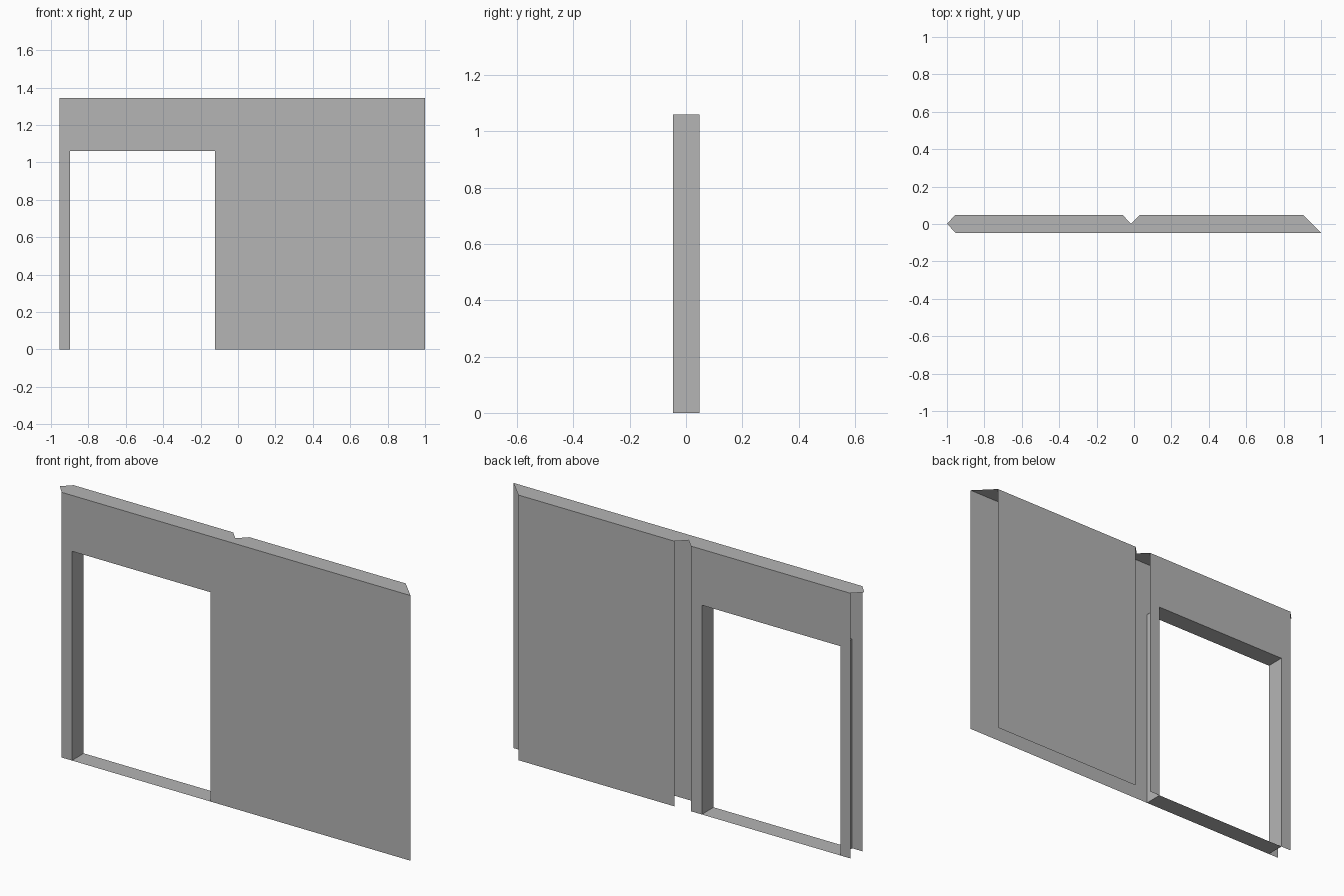
import bpy

if "Cube" in bpy.data.objects:
    bpy.data.objects.remove(bpy.data.objects["Cube"])

# One plain grey for the whole wall section
grey = bpy.data.materials.new("plain_grey")
grey.use_nodes = True
colour = (0.46, 0.46, 0.46, 1.0)
grey.diffuse_color = colour
grey.node_tree.nodes["Principled BSDF"].inputs["Base Color"].default_value = colour

# Main dimensions
HEIGHT = 1.343
FRONT, BACK = -0.047, 0.048
LEFT_END = -0.955
DOOR_L, DOOR_R, DOOR_TOP = -0.898, -0.122, 1.06


def sheet(name, *polygons):
    """Build an object from flat polygons, each a list of 3D corners."""
    verts, faces = [], []
    for poly in polygons:
        faces.append(list(range(len(verts), len(verts) + len(poly))))
        verts += poly
    mesh = bpy.data.meshes.new(name)
    mesh.from_pydata(verts, [], faces)
    mesh.materials.append(grey)
    obj = bpy.data.objects.new(name, mesh)
    bpy.context.collection.objects.link(obj)
    return obj


def panel(name, x0, x1, y, door=False):
    """Upright panel, with the doorway cut from its lower edge if wanted."""
    outline = [(x0, 0)]
    if door:
        outline += [(DOOR_L, 0), (DOOR_L, DOOR_TOP), (DOOR_R, DOOR_TOP), (DOOR_R, 0)]
    outline += [(x1, 0), (x1, HEIGHT), (x0, HEIGHT)]
    if y > 0:
        outline.reverse()  # back panels face +y
    return sheet(name, [(x, y, z) for x, z in outline])


# Wall faces: one full front, two separate panels behind
panel("front_wall", LEFT_END, 1.0, FRONT, door=True)
panel("back_wall_door_side", LEFT_END, -0.061, BACK, door=True)
panel("back_wall_solid_side", 0.03, 0.906, BACK)

# Top cap with a pointed end, a V notch and a mitred end
cap = [(LEFT_END, FRONT), (1.0, FRONT), (0.906, BACK), (0.03, BACK),
       (-0.016, 0.002), (-0.061, BACK), (LEFT_END, BACK), (-1.0, 0.002)]
sheet("top_cap", [(x, y, HEIGHT) for x, y in cap])

# Door lining: jambs, head and threshold, all facing into the opening
corners = [(DOOR_L, 0), (DOOR_R, 0), (DOOR_R, DOOR_TOP), (DOOR_L, DOOR_TOP)]
lining = []
for (xa, za), (xb, zb) in zip(corners, corners[1:] + corners[:1]):
    lining.append([(xa, FRONT, za), (xb, FRONT, zb), (xb, BACK, zb), (xa, BACK, za)])
sheet("door_lining", *lining)
